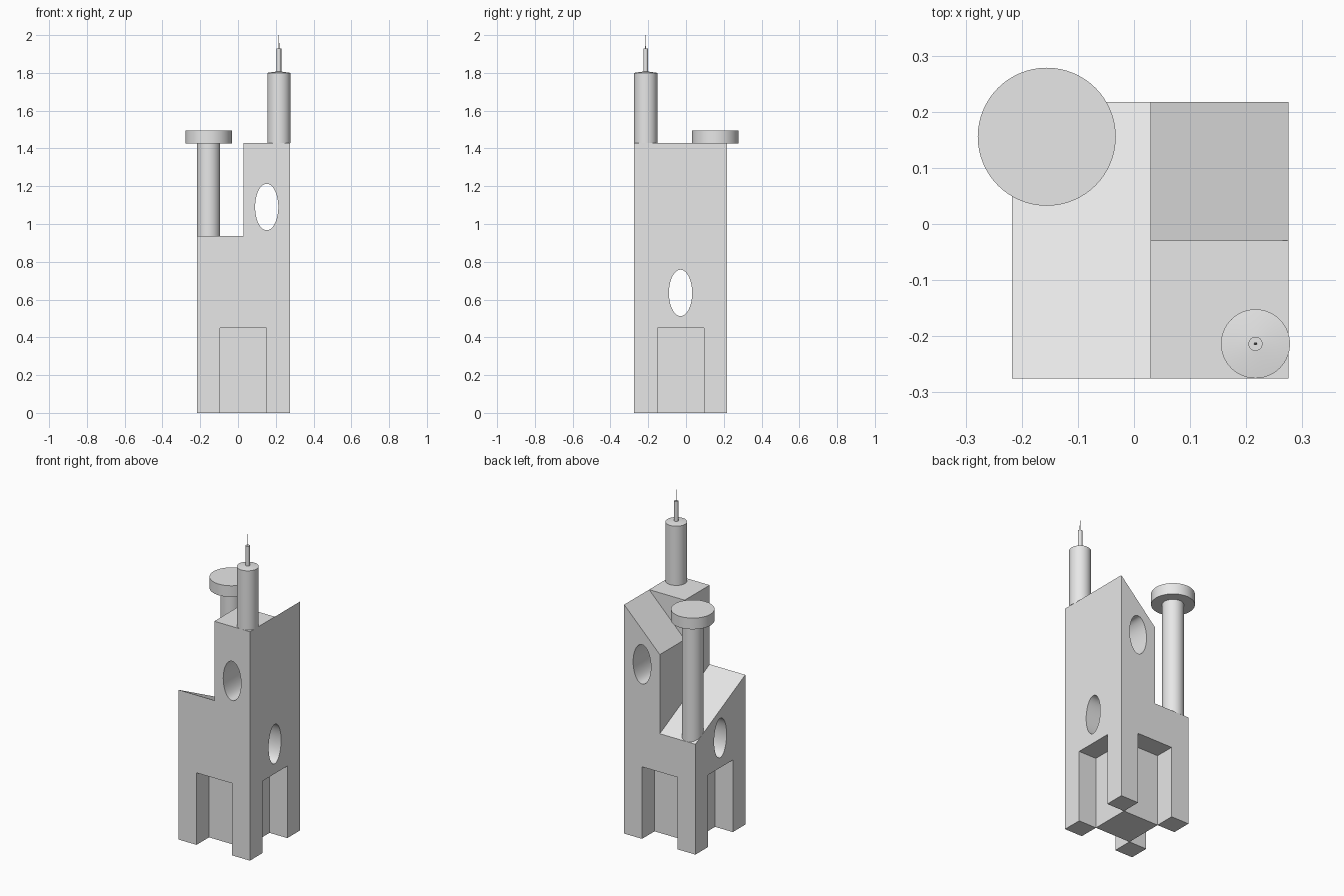
import bpy, math
from mathutils import Vector

cube = bpy.data.objects.get("Cube")
if cube:
    bpy.data.objects.remove(cube, do_unlink=True)

stone = bpy.data.materials.new("light grey stone")
stone.use_nodes = True
GREY = (0.8, 0.8, 0.8, 1)
stone.diffuse_color = GREY
stone.node_tree.nodes["Principled BSDF"].inputs["Base Color"].default_value = GREY

U = 0.123                  # grid module: the plan is four modules square
X0, Y0 = -0.217, -0.275    # front corner of the plan
X1, Y1 = X0 + 4 * U, Y0 + 4 * U
XM, YM = X0 + 2 * U, Y0 + 2 * U
TOP = 1.43


def prism(name, profile, axis, lo, hi):
    """Extrude a closed profile along x, y or z."""
    def place(p, d):
        c = list(p)
        c.insert("xyz".index(axis), d)
        return Vector(c)
    n = len(profile)
    verts = [place(p, d) for d in (lo, hi) for p in profile]
    faces = [list(range(n)), list(range(n, 2 * n))]
    faces += [[i, (i + 1) % n, n + (i + 1) % n, n + i] for i in range(n)]
    mesh = bpy.data.meshes.new(name)
    mesh.from_pydata(verts, [], faces)
    obj = bpy.data.objects.new(name, mesh)
    bpy.context.collection.objects.link(obj)
    mesh.materials.append(stone)
    select(obj)
    bpy.ops.object.mode_set(mode="EDIT")
    bpy.ops.mesh.select_all(action="SELECT")
    bpy.ops.mesh.normals_make_consistent(inside=False)
    bpy.ops.object.mode_set(mode="OBJECT")
    return obj


def select(obj):
    bpy.ops.object.select_all(action="DESELECT")
    obj.select_set(True)
    bpy.context.view_layer.objects.active = obj


def rect(a0, b0, a1, b1):
    return [(a0, b0), (a1, b0), (a1, b1), (a0, b1)]


def ellipse(ca, cb, ra, rb, n=64):
    return [(ca + ra * math.cos(math.tau * i / n),
             cb + rb * math.sin(math.tau * i / n)) for i in range(n)]


def smooth(obj, degrees=30):
    select(obj)
    bpy.ops.object.shade_smooth_by_angle(angle=math.radians(degrees))


def cut(obj, cutter):
    cutter.hide_render = True
    mod = obj.modifiers.new("cut", "BOOLEAN")
    mod.operation, mod.solver, mod.object = "DIFFERENCE", "EXACT", cutter
    select(obj)
    bpy.ops.object.modifier_apply(modifier=mod.name)
    bpy.data.objects.remove(cutter, do_unlink=True)


def rod(name, x, y, z0, z1, r0, r1=None):
    bpy.ops.mesh.primitive_cone_add(
        vertices=64, radius1=r0, radius2=r0 if r1 is None else r1,
        depth=z1 - z0, location=(x, y, (z0 + z1) / 2))
    obj = bpy.context.object
    obj.name = name
    obj.data.materials.append(stone)
    smooth(obj)
    return obj


# Building body
body = prism("building_body", rect(X0, Y0, X1, Y1), "z", 0, TOP)

# Low roof on the -x half, falling to the back
cut(body, prism("low_roof_cutter",
                [(-0.5, 1.048), (0.5, 0.548), (0.5, 1.8), (-0.5, 1.8)],
                "x", -1, XM))

# Pitched roof over the rear quarter, falling to -x
cut(body, prism("pitched_roof_cutter",
                [(0.5, 1.655), (-0.5, 0.655), (-0.5, 1.655)], "y", YM, 1))

# Doorway recess in the middle of each side
for x0, y0, x1, y1 in ((X0 + U, -1, X1 - U, Y0 + U),
                       (X0 + U, Y1 - U, X1 - U, 1),
                       (-1, Y0 + U, X0 + U, Y1 - U),
                       (X1 - U, Y0 + U, 1, Y1 - U)):
    cut(body, prism("doorway_cutter", rect(x0, y0, x1, y1), "z", -0.2, 0.45))

# Oval windows straight through the building
cut(body, prism("front_window_cutter",
                ellipse(X0 + 3 * U, 1.09, U / 2, U), "y", -1, 1))
cut(body, prism("side_window_cutter",
                ellipse(YM, 0.635, U / 2, U), "x", -1, 1))
smooth(body, 20)

# Column with a wide round cap
cx, cy = X0 + U / 2, Y1 - U / 2
rod("column", cx, cy, 0.69, 1.425, U / 2)
rod("column_cap", cx, cy, 1.425, 1.495, U)

# Round tower with a shallow lid, mast and needle
tx, ty = X1 - U / 2 + 0.003, Y0 + U / 2
rod("tower", tx, ty, TOP, 1.80, U / 2)
rod("tower_lid", tx, ty, 1.80, 1.807, U / 2, 0.0125)
rod("mast", tx, ty, 1.80, 1.93, 0.0125)
rod("needle", tx, ty, 1.93, 2.0, 0.0025, 0.001)
